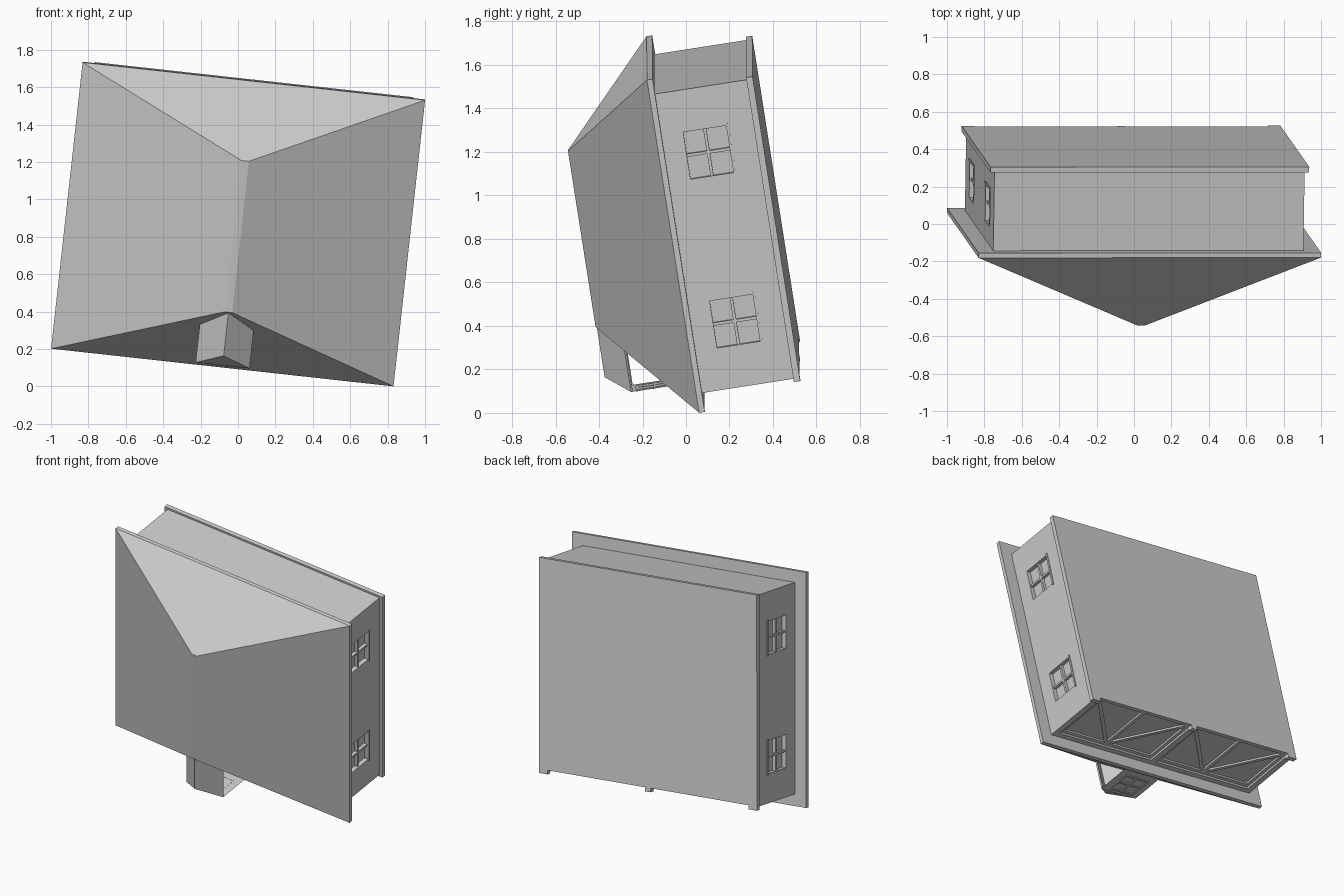
import bpy, bmesh, math
from mathutils import Matrix, Vector

if "Cube" in bpy.data.objects:
    bpy.data.objects.remove(bpy.data.objects["Cube"])

grey = bpy.data.materials.new("plain_grey")
grey.use_nodes = True
grey.diffuse_color = (0.6, 0.6, 0.6, 1)
grey.node_tree.nodes["Principled BSDF"].inputs["Base Color"].default_value = grey.diffuse_color

# The garage is built upright, then tipped onto its door side by this frame
U = Vector((1.83, 0, -0.2)).normalized()
V = Vector((0.17, -0.24, 1.53)).normalized()
W = U.cross(V)
TILT = Matrix((U, V, W)).transposed().to_4x4()
TILT.translation = (0.008, 0.415, 0.94)

# Main dimensions
SLAB = Vector((0.857, 0.713))
WALL = Vector((0.834, 0.70))
EAVE = Vector((0.921, 0.779))
EAVE_LOW, EAVE_TOP, RIDGE = 0.455, 0.481, 0.905
DOOR_V, DOOR_TOP = -0.673, 0.42


def box(bm, lo, hi, turn=None):
    lo, hi = Vector(lo), Vector(hi)
    m = Matrix.Translation((lo + hi) / 2)
    if turn is not None:
        m = m @ Matrix.Rotation(turn, 4, 'Y')
    bmesh.ops.create_cube(bm, size=1, matrix=m @ Matrix.Diagonal((*(hi - lo), 1)))


def finish(name, bm):
    bmesh.ops.recalc_face_normals(bm, faces=bm.faces)
    mesh = bpy.data.meshes.new(name)
    bm.to_mesh(mesh)
    bm.free()
    mesh.materials.append(grey)
    ob = bpy.data.objects.new(name, mesh)
    ob.matrix_world = TILT
    bpy.context.collection.objects.link(ob)
    return ob


def cut(ob, cutter):
    mod = ob.modifiers.new("openings", 'BOOLEAN')
    mod.operation, mod.solver, mod.object = 'DIFFERENCE', 'EXACT', cutter


# Floor slab and walls
bm = bmesh.new()
box(bm, (-SLAB.x, -SLAB.y, 0), (SLAB.x, SLAB.y, 0.03))
slab = finish("floor_slab", bm)
bm = bmesh.new()
box(bm, (-WALL.x, -WALL.y, 0.025), (WALL.x, WALL.y, EAVE_LOW + 0.01))
walls = finish("walls", bm)

# Openings for two doors and four windows
doors = [(-0.79, -0.022), (0.022, 0.79)]
windows = [(s, v) for s in (-1, 1) for v in (-0.395, 0.395)]
WIN_W, WIN_H, WIN_Z, DEPTH = 0.11, 0.10, 0.255, 0.03
bm = bmesh.new()
for a, b in doors:
    box(bm, (a, -0.9, -0.1), (b, DOOR_V, DOOR_TOP))
door_cutter = finish("door_cutter", bm)
bm = bmesh.new()
for s, v in windows:
    x = s * WALL.x
    box(bm, (x - DEPTH, v - WIN_W, WIN_Z - WIN_H), (x + DEPTH, v + WIN_W, WIN_Z + WIN_H))
window_cutter = finish("window_cutter", bm)
for c in (door_cutter, window_cutter):
    c.hide_render = True
    c.hide_set(True)
cut(slab, door_cutter)
cut(walls, door_cutter)
cut(walls, window_cutter)

# Window glazing bars and sills
bm = bmesh.new()
for s, v in windows:
    inner, outer = sorted((s * (WALL.x - DEPTH), s * (WALL.x - 0.008)))
    box(bm, (inner, v - 0.007, WIN_Z - WIN_H), (outer, v + 0.007, WIN_Z + WIN_H))
    box(bm, (inner, v - WIN_W, WIN_Z - 0.007), (outer, v + WIN_W, WIN_Z + 0.007))
    inner, outer = sorted((s * (WALL.x - DEPTH), s * (WALL.x + 0.006)))
    z = WIN_Z - WIN_H
    box(bm, (inner, v - WIN_W - 0.01, z - 0.012), (outer, v + WIN_W + 0.01, z))
finish("window_bars", bm)

# Door frames with braces rising to the middle of each door
bm = bmesh.new()
face, rail = DOOR_V - 0.013, 0.025
for a, b in doors:
    mid = (a + b) / 2
    for lo, hi in ((0, rail), (DOOR_TOP - rail, DOOR_TOP)):
        box(bm, (a, face, lo), (b, DOOR_V, hi))
    for x in (a + rail / 2, mid, b - rail / 2):
        box(bm, (x - rail / 2, face, 0), (x + rail / 2, DOOR_V, DOOR_TOP))
    for end in (a, b):
        run = abs(mid - end) - rail
        rise = DOOR_TOP - 2 * rail
        c, half = (mid + end) / 2, math.hypot(run, rise) / 2
        angle = math.atan2(rise, run) * (1 if end > mid else -1)
        box(bm, (c - half, face + 0.001, DOOR_TOP / 2 - rail / 2),
            (c + half, DOOR_V, DOOR_TOP / 2 + rail / 2), angle)
finish("door_braces", bm)

# Hip roof on a flat eave board
bm = bmesh.new()
rings = []
for x, y, z in ((EAVE.x, EAVE.y, EAVE_LOW), (EAVE.x, EAVE.y, EAVE_TOP), (0.02, 0.412, RIDGE)):
    rings.append([bm.verts.new((i * x, j * y, z)) for i, j in ((-1, -1), (1, -1), (1, 1), (-1, 1))])
bm.faces.new(rings[0])
bm.faces.new(rings[2])
for low, high in zip(rings, rings[1:]):
    for i in range(4):
        k = (i + 1) % 4
        bm.faces.new((low[i], low[k], high[k], high[i]))
finish("hip_roof", bm)

# Dormer roof with raked gable, and its front panel
HALF, EAVE_Z, PEAK = 0.145, 0.788, 0.9
bm = bmesh.new()
top = [bm.verts.new((0, y, PEAK)) for y in (-0.65, -0.40)]
for s in (-1, 1):
    side = [bm.verts.new((s * HALF, y, EAVE_Z)) for y in (-0.72, -0.49)]
    bm.faces.new((top[0], top[1], side[1], side[0]))
roof = finish("dormer_roof", bm)
mod = roof.modifiers.new("thickness", 'SOLIDIFY')
mod.thickness, mod.offset = 0.01, -1

bm = bmesh.new()
pts = ((-HALF, -0.72, 0.545), (HALF, -0.72, 0.545), (HALF, -0.72, EAVE_Z), (-HALF, -0.72, EAVE_Z))
base = [bm.verts.new(p) for p in pts]
bm.faces.new(base)
bm.faces.new((base[3], base[2], bm.verts.new((0, -0.65, PEAK))))
finish("dormer_front", bm)

# Dormer window bars
bm = bmesh.new()
for x in (-0.09, 0, 0.09):
    box(bm, (x - 0.006, -0.726, 0.60), (x + 0.006, -0.719, 0.76))
for z in (0.60, 0.68, 0.76):
    box(bm, (-0.096, -0.727, z - 0.006), (0.096, -0.719, z + 0.006))
finish("dormer_window", bm)
